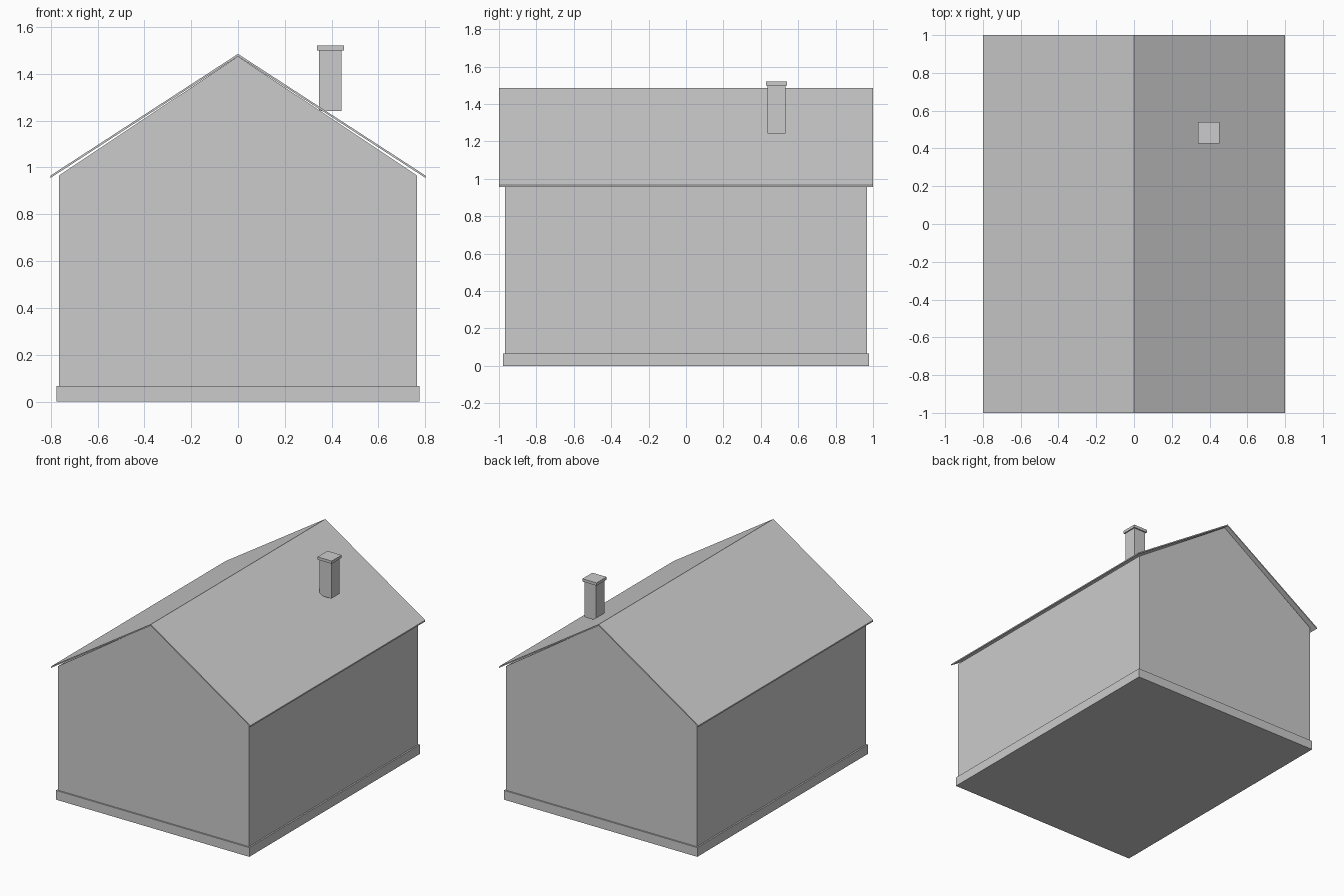
import bpy
import bmesh

if "Cube" in bpy.data.objects:
    bpy.data.objects.remove(bpy.data.objects["Cube"])

grey = bpy.data.materials.new("plain grey")
grey.diffuse_color = (0.6, 0.6, 0.6, 1.0)
grey.use_nodes = True
grey.node_tree.nodes["Principled BSDF"].inputs["Base Color"].default_value = grey.diffuse_color


def finish(name, bm):
    """Turn a bmesh into a flat-shaded grey object."""
    bmesh.ops.recalc_face_normals(bm, faces=bm.faces)
    mesh = bpy.data.meshes.new(name)
    bm.to_mesh(mesh)
    bm.free()
    mesh.materials.append(grey)
    obj = bpy.data.objects.new(name, mesh)
    bpy.context.collection.objects.link(obj)
    return obj


def box(name, cx, cy, sx, sy, z0, z1):
    """Box centred on (cx, cy) between two heights."""
    bm = bmesh.new()
    bmesh.ops.create_cube(bm, size=1)
    for v in bm.verts:
        v.co = (cx + v.co.x * sx, cy + v.co.y * sy,
                z0 + (v.co.z + 0.5) * (z1 - z0))
    return finish(name, bm)


def prism(name, profile, half_depth):
    """Extrude an x-z profile along y, centred on y = 0."""
    bm = bmesh.new()
    face = bm.faces.new([bm.verts.new((x, -half_depth, z)) for x, z in profile])
    ext = bmesh.ops.extrude_face_region(bm, geom=[face])
    for v in ext["geom"]:
        if isinstance(v, bmesh.types.BMVert):
            v.co.y = half_depth
    return finish(name, bm)


# Low plinth under the house
box("plinth", 0, 0, 1.55, 1.955, 0, 0.067)

# Walls with both gables
prism("walls", [(-0.764, 0.067), (0.764, 0.067), (0.764, 0.966),
                (0, 1.475), (-0.764, 0.966)], 0.967)

# Thin folded roof overhanging all sides
prism("roof", [(-0.8, 0.956), (0, 1.475), (0.8, 0.956),
               (0.8, 0.966), (0, 1.485), (-0.8, 0.966)], 1.0)

# Chimney stack and its cap
box("chimney", 0.395, 0.484, 0.096, 0.096, 1.242, 1.5)
box("chimney_cap", 0.395, 0.484, 0.114, 0.114, 1.5, 1.52)
